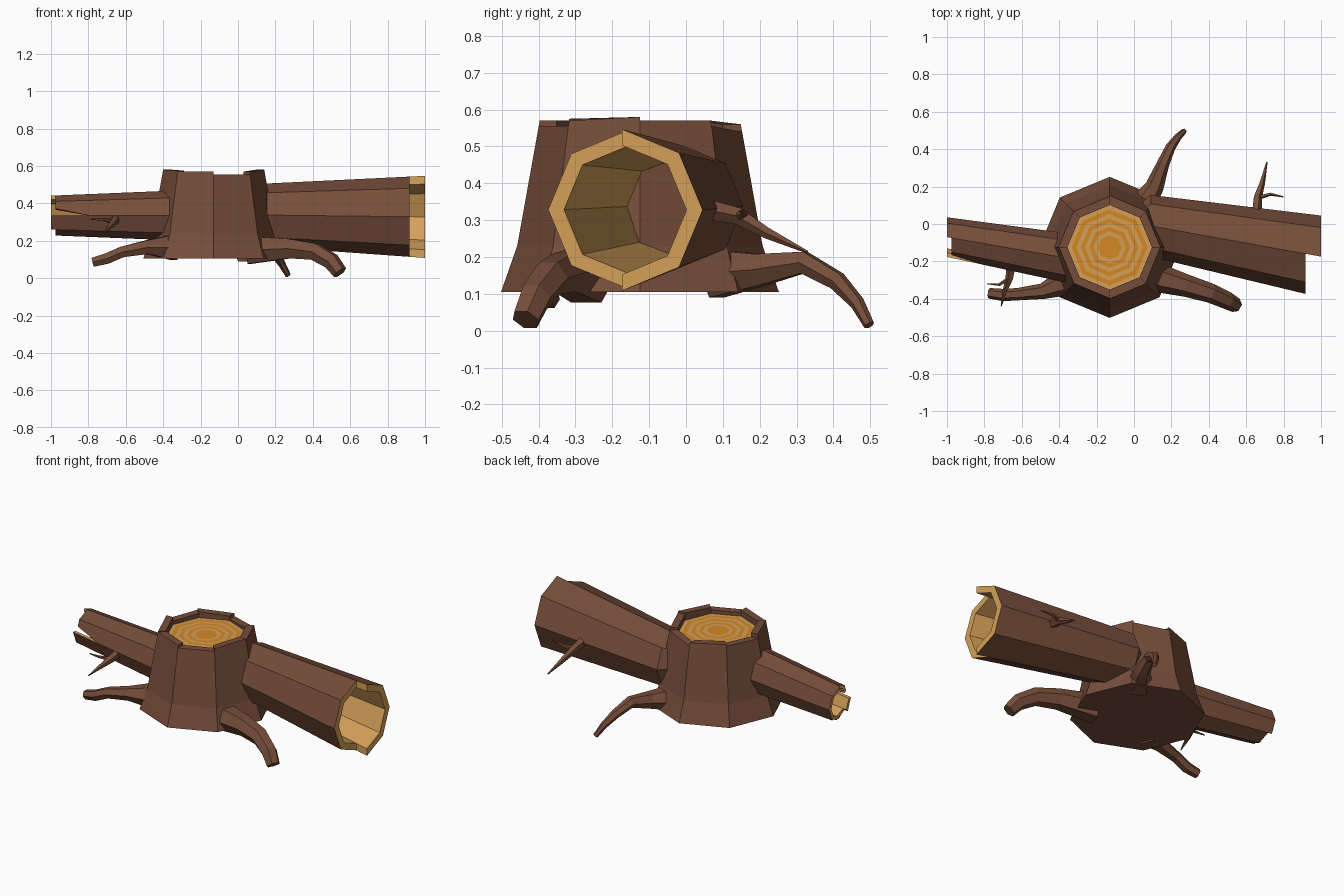
import bpy, bmesh, math
from mathutils import Vector

cube = bpy.data.objects.get("Cube")
if cube:
    bpy.data.objects.remove(cube)


def material(name, rgb):
    m = bpy.data.materials.new(name)
    m.use_nodes = True
    m.diffuse_color = (*rgb, 1)
    bsdf = m.node_tree.nodes["Principled BSDF"]
    bsdf.inputs["Base Color"].default_value = (*rgb, 1)
    bsdf.inputs["Roughness"].default_value = 0.9
    return m


BARK = material("brown_bark", (0.18, 0.075, 0.042))
WOOD = material("tan_wood", (0.66, 0.35, 0.10))
RING = material("orange_ring", (0.66, 0.25, 0.018))
SX, SY = -0.13, -0.125          # stump centre


def finish(name, bm, mats, normals=True):
    if normals:
        bmesh.ops.recalc_face_normals(bm, faces=bm.faces)
    me = bpy.data.meshes.new(name)
    bm.to_mesh(me)
    bm.free()
    for m in mats:
        me.materials.append(m)
    ob = bpy.data.objects.new(name, me)
    bpy.context.collection.objects.link(ob)
    return ob


def octagon(u):
    """Point on a unit octagon outline; u counts corners and may be fractional."""
    a, f = math.floor(u), u - math.floor(u)
    p, q = [Vector((math.cos(k * math.pi / 4), math.sin(k * math.pi / 4))) for k in (a, a + 1)]
    return p.lerp(q, f)


def loft(bm, rings, caps=True):
    loops = [[bm.verts.new(p) for p in ring] for ring in rings]
    n = len(loops[0])
    for a, b in zip(loops, loops[1:]):
        for i in range(n):
            j = (i + 1) % n
            bm.faces.new((a[i], a[j], b[j], b[i]))
    if caps:
        bm.faces.new(loops[0])
        bm.faces.new(loops[-1])


def stave(bm, point, spans, cut):
    """Six-sided slab: spans = (u, start, end) for both edges, point(u, t, inner)."""
    v = [[[bm.verts.new(point(u, t, inner)) for inner in (0, 1)] for t in (s, e)]
         for u, s, e in spans]
    (a, b), (c, d) = v
    bm.faces.new((a[0], b[0], d[0], c[0]))                       # outer bark
    for quad in ((a[1], b[1], d[1], c[1]), (b[0], b[1], d[1], d[0]),
                 (a[0], a[1], b[1], b[0]), (c[0], c[1], d[1], d[0]),
                 (a[0], a[1], c[1], c[0])):
        bm.faces.new(quad).material_index = cut


# Stump body
bm = bmesh.new()
loft(bm, [[(SX + r * octagon(k).x, SY + r * octagon(k).y, z) for k in range(8)]
          for r, z in ((0.377, 0.105), (0.333, 0.23), (0.28, 0.525))])
finish("stump", bm, [BARK])


# Uneven bark rim
def rim_point(u, z, inner):
    r = 0.226 if inner else 0.28 - (z - 0.525) * 0.18
    o = octagon(u) * r
    return (SX + o.x, SY + o.y, z)


bm = bmesh.new()
heights = ((0.57, 0.57), (0.555, 0.54), (0.56, 0.57), (0.56, 0.555),
           (0.58, 0.575), (0.57, 0.57), (0.555, 0.555), (0.57, 0.58))
for k, (h0, h1) in enumerate(heights):
    stave(bm, rim_point, ((k, 0.522, h0), (k + 1, 0.522, h1)), 0)
finish("bark_rim", bm, [BARK])

# Growth rings on the cut top
bm = bmesh.new()
loops = [[bm.verts.new((SX + r * octagon(k).x, SY + r * octagon(k).y, 0.533)) for k in range(8)]
         for r in (0.228, 0.203, 0.178, 0.154, 0.132, 0.11, 0.086, 0.064)]
for n, (a, b) in enumerate(zip(loops, loops[1:])):
    for i in range(8):
        j = (i + 1) % 8
        bm.faces.new((a[i], a[j], b[j], b[i])).material_index = n % 2
bm.faces.new(loops[-1]).material_index = 1
finish("growth_rings", bm, [WOOD, RING], normals=False)


# Hollow tapered logs on both sides of the stump
def log(name, near, far, staves, root):
    (x0, y0, z0, r0), (x1, y1, z1, r1) = near, far

    def point(u, x, inner):
        t = (x - x0) / (x1 - x0)
        r = (r0 + (r1 - r0) * t) * (0.8 if inner else 1)
        o = octagon(u) * r
        return (x, y0 + (y1 - y0) * t + o.x, z0 + (z1 - z0) * t + o.y)

    bm = bmesh.new()
    for u0, u1, e0, e1 in staves:
        stave(bm, point, ((u0, x0, e0), (u1, x0, e1)), 1)
    finish(name, bm, [BARK, WOOD])
    # collar that narrows into the stump
    bm = bmesh.new()
    rx, ry, rr = root
    loft(bm, [[point(k, x0, 0) for k in range(8)],
              [(rx, ry + rr * octagon(k).x, z0 + rr * octagon(k).y) for k in range(8)]])
    finish(name + "_collar", bm, [BARK])


right_end = [(k, k + 1, e, e) for k, e in enumerate((1, 1, .918, .918, .918, .918, 1, 1))]
log("large_log", (0.09, -0.01, 0.338, 0.165), (0.96, -0.167, 0.328, 0.217),
    right_end, (0.0, -0.05, 0.13))

left_end = [(k, k + 1, -e, -e) for k, e in
            ((0, 1), (1, 1), (2, .975), (4, 1), (5, .975), (6, .975), (7, 1))]
left_end += [(3, 3.5, -.975, -.975), (3.5, 4, -.975, -.8)]      # split in the bark
log("small_log", (-0.37, -0.18, 0.335, 0.132), (-1, -0.07, 0.335, 0.106),
    left_end, (-0.28, -0.17, 0.10))


# Roots and twigs
def tube(name, path, sides=6):
    pts = [Vector(p[:3]) for p in path]
    rings = []
    for i, p in enumerate(pts):
        d = (pts[min(i + 1, len(pts) - 1)] - pts[max(i - 1, 0)]).normalized()
        side = d.cross(Vector((0, 0, 1))).normalized()
        up = side.cross(d)
        angles = [2 * math.pi * k / sides for k in range(sides)]
        rings.append([p + path[i][3] * (side * math.cos(a) + up * math.sin(a)) for a in angles])
    bm = bmesh.new()
    loft(bm, rings)
    finish(name, bm, [BARK])


tube("front_left_root", [(0.06, -0.27, 0.15, 0.085), (0.28, -0.33, 0.158, 0.06),
                         (0.41, -0.37, 0.142, 0.052), (0.5, -0.41, 0.09, 0.047),
                         (0.545, -0.435, 0.03, 0.04)])
tube("front_right_root", [(-0.34, -0.3, 0.165, 0.08), (-0.49, -0.36, 0.165, 0.042),
                          (-0.62, -0.375, 0.14, 0.033), (-0.7, -0.38, 0.105, 0.033),
                          (-0.775, -0.37, 0.085, 0.028)])
tube("back_root", [(0.03, 0.08, 0.155, 0.075), (0.11, 0.2, 0.165, 0.05),
                   (0.155, 0.32, 0.185, 0.034), (0.195, 0.41, 0.135, 0.027),
                   (0.235, 0.465, 0.075, 0.02), (0.268, 0.497, 0.015, 0.015)])
tube("back_twig", [(0.655, 0.05, 0.33, 0.03), (0.66, 0.14, 0.312, 0.024),
                   (0.685, 0.22, 0.265, 0.016), (0.71, 0.33, 0.213, 0.004)], 5)
tube("back_twig_branch", [(0.66, 0.14, 0.31, 0.013), (0.73, 0.16, 0.318, 0.009),
                          (0.8, 0.145, 0.325, 0.003)], 5)
tube("front_twig", [(-0.655, -0.22, 0.32, 0.028), (-0.665, -0.29, 0.3, 0.022),
                    (-0.69, -0.36, 0.272, 0.013), (-0.71, -0.44, 0.245, 0.003)], 5)
tube("front_twig_branch", [(-0.665, -0.29, 0.3, 0.013), (-0.72, -0.325, 0.315, 0.008),
                           (-0.785, -0.32, 0.315, 0.003)], 5)
